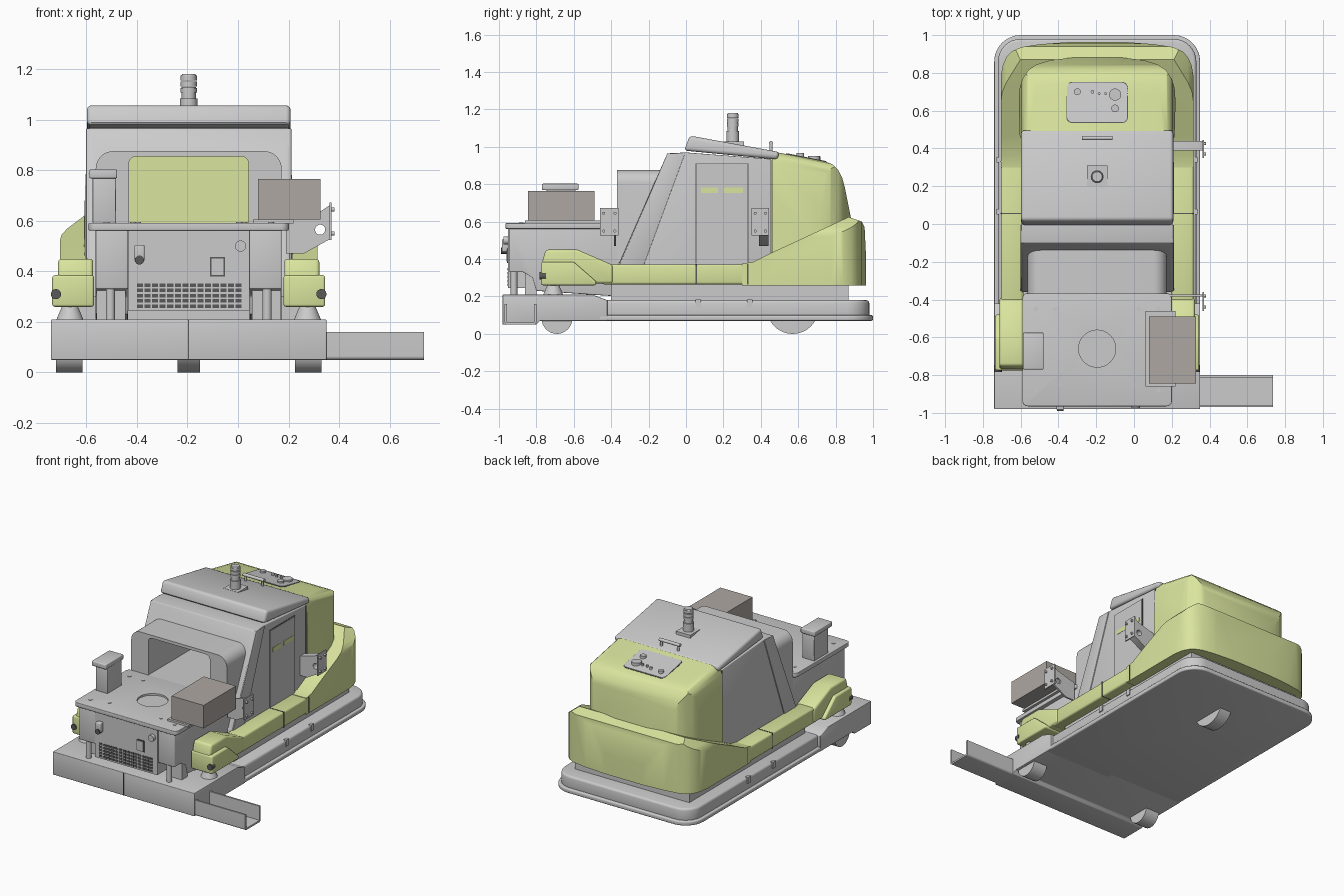
import bpy, bmesh, math
from mathutils import Matrix, Vector

if "Cube" in bpy.data.objects:
    bpy.data.objects.remove(bpy.data.objects["Cube"])

CX = -0.195  # centre line of the vehicle body
SLOPE = -0.2  # fall of the roof towards the rear
parts = []


def material(name, rgb):
    m = bpy.data.materials.new(name)
    m.use_nodes = True
    m.diffuse_color = (*rgb, 1)
    m.node_tree.nodes["Principled BSDF"].inputs["Base Color"].default_value = (*rgb, 1)
    return m


GREEN = material("pale_green", (0.70, 0.78, 0.34))
DARK = material("dark_grey", (0.1, 0.1, 0.1))
WARM = material("warm_grey", (0.42, 0.39, 0.36))


def finish(name, bm, mat=None, bevel=0.0):
    bmesh.ops.recalc_face_normals(bm, faces=bm.faces)
    me = bpy.data.meshes.new(name)
    bm.to_mesh(me)
    bm.free()
    ob = bpy.data.objects.new(name, me)
    bpy.context.collection.objects.link(ob)
    if mat:
        me.materials.append(mat)
    if bevel:
        b = ob.modifiers.new("bevel", "BEVEL")
        b.width, b.segments, b.limit_method = bevel, 3, "ANGLE"
    parts.append(ob)
    return ob


def prism(name, pts, axis, lo, hi, mat=None, bevel=0.0, shear=0.0):
    """Extrude a 2D outline along an axis; shear tilts z along y."""
    def place(p, t):
        v = Vector({"x": (t, *p), "y": (p[0], t, p[1]), "z": (*p, t)}[axis])
        v.z += shear * v.y
        return v
    bm = bmesh.new()
    rings = [[bm.verts.new(place(p, t)) for p in pts] for t in (lo, hi)]
    for i in range(len(pts)):
        j = (i + 1) % len(pts)
        bm.faces.new((rings[0][i], rings[0][j], rings[1][j], rings[1][i]))
    bm.faces.new(rings[0])
    bm.faces.new(rings[1])
    return finish(name, bm, mat, bevel)


def box(name, x, y, z, mat=None, bevel=0.0):
    return prism(name, [(x[0], y[0]), (x[1], y[0]), (x[1], y[1]), (x[0], y[1])], "z", *z, mat, bevel)


def rrect(x0, y0, x1, y1, bl, br, tr, tl):
    pts = []
    for k, (x, y, sx, sy, r) in enumerate(((x0, y0, 1, 1, bl), (x1, y0, -1, 1, br),
                                           (x1, y1, -1, -1, tr), (x0, y1, 1, -1, tl))):
        for i in range(9 if r else 1):
            a = math.pi * (1 + k / 2 + i / 16)
            pts.append((x + sx * r + r * math.cos(a), y + sy * r + r * math.sin(a)))
    return pts


def cyl(name, at, r, h, axis="z", mat=None, r2=None, segs=32):
    turn = {"x": Matrix.Rotation(math.pi / 2, 4, "Y"), "y": Matrix.Rotation(math.pi / 2, 4, "X"),
            "z": Matrix.Identity(4)}[axis]
    bm = bmesh.new()
    bmesh.ops.create_cone(bm, cap_ends=True, segments=segs, radius1=r, radius2=r if r2 is None else r2,
                          depth=h, matrix=Matrix.Translation(at) @ turn)
    return finish(name, bm, mat)


def combine(ob, other, how):
    """Boolean the second object into the first and drop it."""
    m = ob.modifiers.new("cut", "BOOLEAN")
    m.object, m.operation = other, how
    bake(ob)
    parts.remove(other)
    bpy.data.objects.remove(other)


def bake(ob):
    dg = bpy.context.evaluated_depsgraph_get()
    me = bpy.data.meshes.new_from_object(ob.evaluated_get(dg))
    ob.modifiers.clear()
    ob.data = me


def mirrored(half):
    return [(CX + d, v) for d, v in half] + [(CX - d, v) for d, v in reversed(half)]


# Chassis, bumper lip and front beam
L, R = CX - 0.545, CX + 0.545
prism("bumper_lip", rrect(L, -0.47, R, 1.0, 0.01, 0.01, 0.14, 0.14), "z", 0.07, 0.1, bevel=0.008)
prism("chassis", rrect(L + 0.02, -0.48, R - 0.02, 0.98, 0, 0, 0.12, 0.12), "z", 0.08, 0.18, bevel=0.015)
prism("front_beam", [(-0.98, 0.05), (-0.8, 0.05), (-0.78, 0.07), (-0.42, 0.07), (-0.42, 0.18),
                     (-0.5, 0.21), (-0.98, 0.21)], "x", L, R, bevel=0.004)
box("beam_seam", (CX - 0.002, CX + 0.002), (-0.982, -0.97), (0.05, 0.207), DARK)
channel = prism("side_channel", rrect(-0.97, 0.05, -0.8, 0.16, 0.015, 0.015, 0, 0), "x", 0.33, 0.735)
combine(channel, box("channel_cut", (0.3, 0.8), (-0.958, -0.812), (0.062, 0.2)), "DIFFERENCE")

# Wheels
for s, side in ((1, "left"), (-1, "right")):
    cyl("front_wheel_" + side, (CX + s * 0.473, -0.69, 0.082), 0.082, 0.105, "x")
cyl("rear_wheel", (CX, 0.57, 0.138), 0.138, 0.088, "x", segs=48)

# Main body with sloping front, arch and through opening
body = prism("body", [(-0.36, 0.18), (0.458, 0.18), (0.458, 0.935), (0, 0.97), (-0.1, 0.965), (-0.36, 0.37)],
             "x", CX - 0.4, CX + 0.4, bevel=0.006)
arch = prism("front_arch", rrect(CX - 0.368, 0.38, CX + 0.368, 0.876, 0, 0, 0.07, 0.07), "y", -0.37, -0.1)
combine(body, arch, "UNION")
tunnel = prism("tunnel_cut", rrect(CX - 0.237, 0.592, CX + 0.237, 0.855, 0, 0, 0.03, 0.03), "y", -0.5, 0.6)
combine(body, tunnel, "DIFFERENCE")
box("lower_frame", (CX - 0.44, CX + 0.44), (-0.4, 0.87), (0.17, 0.3))
for s, side in ((1, "left"), (-1, "right")):
    prism("slanted_pillar_" + side, [(-0.1, 0.965), (-0.005, 0.965), (-0.225, 0.37), (-0.355, 0.37)],
          "x", CX + s * 0.39, CX + s * 0.406, bevel=0.002)
    box("rear_seam_" + side, (CX + s * 0.39, CX + s * 0.402), (0.452, 0.458), (0.4, 0.93), DARK)

# Hood, handle and signal lamp
prism("hood", [(-0.01, 0.98), (0.02, 1.06), (0.5, 0.972), (0.49, 0.932)], "x", CX - 0.403, CX + 0.403, bevel=0.018)
box("lamp_plate", (CX - 0.055, CX + 0.055), (0.2, 0.31), (1.0, 1.028))
cyl("lamp_socket", (CX, 0.25, 1.055), 0.034, 0.06)
cyl("lamp_neck", (CX, 0.25, 1.1), 0.028, 0.06)
for i in range(3):
    cyl("lamp_ring_%d" % i, (CX, 0.25, 1.117 + i * 0.024), 0.032, 0.019)
cyl("lamp_cap", (CX, 0.25, 1.175), 0.032, 0.012, r2=0.026)
cyl("hood_handle", (CX, 0.455, 1.02), 0.011, 0.16, "x")
for s in (1, -1):
    cyl("handle_post", (CX + s * 0.065, 0.455, 0.995), 0.008, 0.05)

# Rear cover: flared lower band
band = prism("rear_cover_band", [(0.3, 0.26), (0.3, 0.375), (0.36, 0.385), (0.47, 0.44), (0.87, 0.625), (0.94, 0.6),
                                 (0.955, 0.57), (0.97, 0.26)], "x", CX - 0.6, CX + 0.6, GREEN)
combine(band, prism("band_plan", mirrored([(0.51, 0.25), (0.51, 0.78), (0.5, 0.84), (0.48, 0.885), (0.45, 0.915),
                                           (0.4, 0.937), (0.3, 0.952), (0.15, 0.963)]), "z", 0, 1), "INTERSECT")
combine(band, prism("band_front", mirrored([(0.51, 0.2), (0.51, 0.52), (0.503, 0.545), (0.48, 0.57), (0.4, 0.63)]),
                    "y", 0, 1.2), "INTERSECT")

# Rear cover: rounded upper shell
shell = prism("rear_cover_shell", [(0.459, 0.35), (0.459, 0.935), (0.49, 0.937), (0.49, 0.97), (0.74, 0.924),
                                   (0.785, 0.905), (0.815, 0.875), (0.835, 0.835), (0.85, 0.78), (0.89, 0.58),
                                   (0.89, 0.35)], "x", CX - 0.6, CX + 0.6, GREEN)
combine(shell, prism("shell_plan", mirrored([(0.405, 0.3), (0.415, 0.65), (0.41, 0.72), (0.395, 0.77), (0.365, 0.815),
                                             (0.32, 0.845), (0.25, 0.867), (0.12, 0.882)]), "z", 0, 1.2), "INTERSECT")
top = 0.973 - SLOPE * 0.49
combine(shell, prism("shell_front", mirrored([(0.43, 0.2), (0.415, 0.7), (0.402, top - 0.07), (0.39, top - 0.03),
                                              (0.37, top - 0.01), (0.33, top)]), "y", 0.2, 1.2, shear=SLOPE), "INTERSECT")

# Control panel on the roof
ptop = 0.972 - SLOPE * 0.49
prism("panel_rim", rrect(-0.358, 0.535, -0.032, 0.752, *[0.03] * 4), "z", ptop - 0.03, ptop + 0.001, DARK, shear=SLOPE)
prism("control_panel", rrect(-0.354, 0.539, -0.036, 0.748, *[0.028] * 4), "z", ptop - 0.03, ptop + 0.004, shear=SLOPE)
for i, (x, y, r) in enumerate(((-0.3, 0.7, 0.018), (-0.1, 0.685, 0.032), (-0.1, 0.612, 0.02), (-0.22, 0.7, 0.009),
                               (-0.185, 0.69, 0.007), (-0.15, 0.69, 0.007))):
    cyl("panel_knob_%d" % i, (x, y, ptop + SLOPE * y + 0.008), r, 0.022)

# Side runners, front pods and their feet
for s, side in ((1, "left"), (-1, "right")):
    prism("runner_" + side, [(-0.45, 0.265), (-0.45, 0.372), (0.34, 0.372), (0.34, 0.265)], "x",
          CX + s * 0.39, CX + s * 0.51, GREEN, 0.012)
    prism("pod_upper_" + side, [(-0.765, 0.27), (-0.77, 0.38), (-0.75, 0.45), (-0.58, 0.45), (-0.39, 0.368),
                                (-0.39, 0.27)], "x", CX + s * 0.378, CX + s * 0.517, GREEN, 0.014)
    prism("pod_lower_" + side, [(-0.775, 0.26), (-0.775, 0.385), (-0.6, 0.385), (-0.48, 0.28), (-0.48, 0.26)], "x",
          CX + s * 0.375, CX + s * 0.54, GREEN, 0.012)
    cyl("pod_foot_" + side, (CX + s * 0.47, -0.71, 0.235), 0.055, 0.06, r2=0.03)
    cyl("pod_sensor_" + side, (CX + s * 0.525, -0.765, 0.31), 0.02, 0.035, "y", DARK)
    for i, y in enumerate((0.055, 0.33)):
        box("runner_seam_%s_%d" % (side, i), (CX + s * 0.4, CX + s * 0.512), (y - 0.003, y + 0.003), (0.264, 0.374), DARK)
        box("base_clip_%s_%d" % (side, i), (CX + s * 0.51, CX + s * 0.532), (y - 0.005, y + 0.025), (0.14, 0.184))

# Front cabinet and table
box("cabinet", (CX - 0.24, CX + 0.24), (-0.952, -0.36), (0.245, 0.57))
for s, side in ((1, "left"), (-1, "right")):
    prism("cabinet_side_" + side, [(-0.945, 0.33), (-0.87, 0.33), (-0.82, 0.3), (-0.8, 0.23), (-0.36, 0.2),
                                   (-0.36, 0.57), (-0.945, 0.57)], "x", CX + s * 0.24, CX + s * 0.368, bevel=0.006)
    box("cabinet_leg_" + side, (CX + s * 0.25, CX + s * 0.365), (-0.86, -0.8), (0.21, 0.35))
    cyl("leveling_foot_" + side, (CX + s * 0.31, -0.92, 0.27), 0.018, 0.13)
table = prism("table_top", rrect(CX - 0.396, -0.965, CX + 0.396, -0.365, *[0.03] * 4), "z", 0.562, 0.592, bevel=0.004)
combine(table, cyl("table_cut", (CX, -0.66, 0.6), 0.098, 0.04, segs=48), "DIFFERENCE")
for s in (1, -1):
    for x, y in ((0.325, -0.88), (0.325, -0.45), (0.2, -0.85), (0.22, -0.45)):
        cyl("table_bolt", (CX + s * x, y, 0.592), 0.012, 0.006, segs=16)

# Cabinet front fittings
for row in range(5):
    for col in range(14):
        x, z = -0.4 + col * 0.03, 0.255 + row * 0.021
        box("grille_slot", (x, x + 0.024), (-0.955, -0.95), (z, z + 0.014), DARK)
cyl("front_knob", (0.01, -0.962, 0.5), 0.022, 0.025, "y")
box("switch_box", (-0.41, -0.37), (-0.985, -0.95), (0.44, 0.505), bevel=0.006)
cyl("switch_plug", (-0.39, -0.97, 0.445), 0.018, 0.04, "y", DARK)
box("socket_rim", (-0.11, -0.052), (-0.957, -0.95), (0.38, 0.457), DARK)
box("socket", (-0.104, -0.058), (-0.96, -0.95), (0.386, 0.451))

# Boxes standing on the table
box("large_box", (0.08, 0.327), (-0.845, -0.49), (0.605, 0.765), WARM)
box("large_box_shelf", (0.06, 0.22), (-0.86, -0.46), (0.59, 0.606))
box("small_box", (-0.575, -0.483), (-0.745, -0.59), (0.59, 0.775), bevel=0.004)
box("small_box_cap", (-0.588, -0.478), (-0.77, -0.575), (0.768, 0.803), bevel=0.006)

# Side door
box("door_rim", (0.2, 0.207), (0.052, 0.333), (0.375, 0.912), DARK)
box("door", (0.2, 0.211), (0.057, 0.328), (0.375, 0.907))
for i, (a, b) in enumerate(((0.08, 0.17), (0.2, 0.305))):
    box("door_slot_%d" % i, (0.2, 0.213), (a, b), (0.752, 0.782), GREEN)

# Side brackets
for name, y0, y1, arm in (("front_bracket", -0.46, -0.36, -0.385), ("rear_bracket", 0.35, 0.445, 0.39)):
    depth = 0.012 if arm < 0 else 0.05
    web = prism(name + "_arm", [(0.19, 0.47), (0.26, 0.47), (0.368, 0.53), (0.368, 0.665), (0.33, 0.64), (0.19, 0.6)],
                "y", arm, arm + depth)
    combine(web, cyl("web_cut", (0.325, arm, 0.565), 0.02, 0.3, "y"), "DIFFERENCE")
    box(name + "_plate", (0.362, 0.37), (y0, y1), (0.525, 0.672))
    for y in (y0 + 0.02, y1 - 0.02):
        for z in (0.55, 0.645):
            cyl(name + "_bolt", (0.372, y, z), 0.008, 0.02, "x", segs=12)

# Bake bevels, then smooth shallow edges
for ob in parts:
    if ob.modifiers:
        bake(ob)
bpy.ops.object.select_all(action="DESELECT")
for ob in parts:
    ob.select_set(True)
bpy.context.view_layer.objects.active = parts[0]
bpy.ops.object.shade_smooth_by_angle(angle=math.radians(32))
